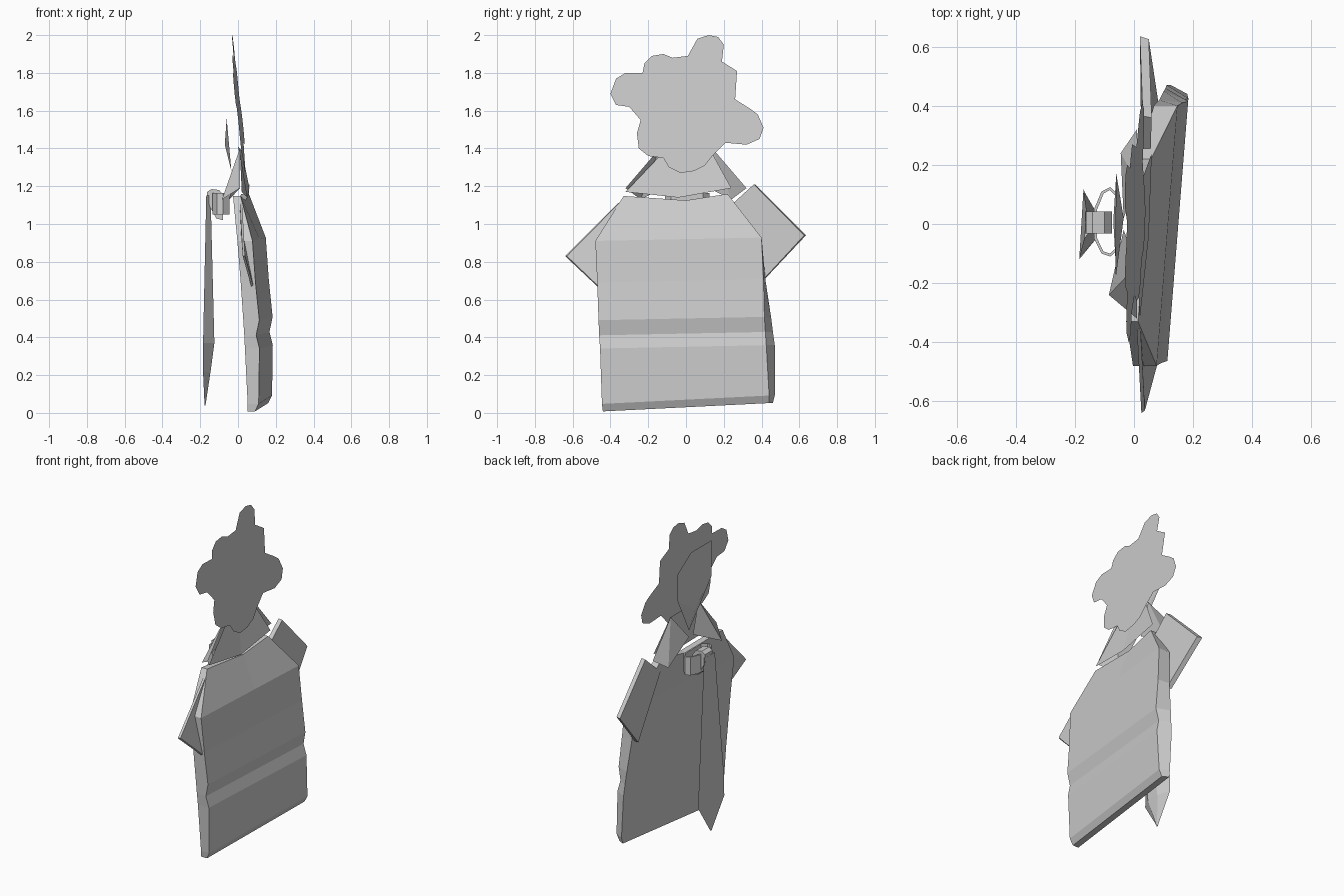
import bpy, bmesh
from mathutils import Vector


def build(name, verts, faces):
    me = bpy.data.meshes.new(name)
    me.from_pydata([tuple(v) for v in verts], [], faces)
    bm = bmesh.new()
    bm.from_mesh(me)
    bmesh.ops.recalc_face_normals(bm, faces=bm.faces)
    bmesh.ops.triangulate(bm, faces=[f for f in bm.faces if len(f.verts) > 4])
    bm.to_mesh(me)
    bm.free()
    ob = bpy.data.objects.new(name, me)
    bpy.context.collection.objects.link(ob)
    return ob


def loft(name, rings, close_ends=True):
    """Skin closed rings of equal length."""
    n = len(rings[0])
    verts = [v for r in rings for v in r]
    faces = [(k * n + i, k * n + (i + 1) % n, (k + 1) * n + (i + 1) % n, (k + 1) * n + i)
             for k in range(len(rings) - 1) for i in range(n)]
    if close_ends:
        faces += [tuple(range(n)), tuple(range(len(verts) - n, len(verts)))]
    return build(name, verts, faces)


# hair cutout: flat sheet leaning forward towards the top
hair = [(.12, 2), (.06, 1.98), (.01, 1.89), (-.07, 1.88), (-.12, 1.9), (-.18, 1.89), (-.22, 1.85),
        (-.23, 1.8), (-.32, 1.8), (-.37, 1.77), (-.40, 1.69), (-.37, 1.63), (-.3, 1.62), (-.24, 1.55),
        (-.26, 1.48), (-.25, 1.4), (-.2, 1.36), (-.12, 1.35), (-.09, 1.3), (-.03, 1.27), (.04, 1.28),
        (.1, 1.31), (.14, 1.36), (.21, 1.43), (.32, 1.42), (.39, 1.45), (.41, 1.51), (.38, 1.58),
        (.34, 1.61), (.26, 1.66), (.27, 1.81), (.19, 1.86), (.2, 1.95), (.17, 1.99)]
build("hair", [(-.035 + (2 - z) * .1 + .035 * y, y, z) for y, z in hair], [tuple(range(len(hair)))])

# face sheet with a folded jaw
face = [(-.062, -.17, 1.79), (-.062, .04, 1.79), (-.06, .17, 1.7), (-.06, .17, 1.53),
        (-.035, .02, 1.28), (-.06, -.17, 1.56), (-.07, .01, 1.42)]
build("face", face, [(0, 1, 2, 3, 6, 5), (3, 4, 6), (6, 4, 5)])

# body: shallow shell, slightly turned; rows of z, left y, right y, right y of front, front x, back x
rows = [(.03, -.44, .44, .46, .085, .125), (.07, -.445, .44, .47, .087, .145),
        (.35, -.455, .425, .47, .073, .15), (.42, -.46, .42, .46, .07, .133),
        (.5, -.463, .415, .45, .065, .15), (.7, -.47, .41, .42, .052, .13),
        (.92, -.48, .4, .4, .035, .115), (1.155, -.33, .22, .22, 0, .04)]
rings = []
for k, (z, yl, yr, yf, xf, xb) in enumerate(rows):
    lift = .05 if k < 2 else .02
    rings.append([(x + .08 * y, y, z + lift * y + (.03 if k == 7 and y == 0 else 0) * -1)
                  for x, y in ((xf, yl), (xf, 0), (xf, yf), (xb, yr), (xb, 0), (xb, yl))])
loft("body", rings)

# sleeves: thin folded flaps
def sleeve(name, outline, thick):
    back = [(x + thick, y * .985, z) for x, y, z in outline]
    loft(name, [outline, back])


sleeve("right_sleeve", [(.025, .22, 1.08), (.03, .365, 1.21), (.02, .635, .94), (.055, .4, .69)], .03)
sleeve("left_sleeve", [(.01, -.3, 1.04), (.01, -.36, 1.11), (.025, -.64, .83), (.07, -.47, .67)], .012)

# collar: bent back sheet
collar_back = [(.01, -.12, 1.38), (0, 0, 1.41), (.02, .13, 1.39),
               (.02, -.32, 1.17), (.05, -.04, 1.14), (.06, .24, 1.19)]
build("collar_back", collar_back, [(0, 1, 4, 3), (1, 2, 5, 4)])

# collar: pointed front flaps
for side, name in ((1, "collar_flap_right"), (-1, "collar_flap_left")):
    tip = -.045 if side > 0 else -.085
    build(name, [(.01, .14 * side, 1.4), (-.035, .02 * side, 1.24),
                 (tip, .24 * side, 1.13), (.01, .32 * side, 1.19)], [(0, 1, 2), (0, 2, 3)])

# tie blade: flat front, ridged back
tie_rows = [(1.15, .05, -.165, -.145), (.37, .115, -.178, -.125), (.22, .12, -.178, -.145)]
tie = [[(xf - .06 * w, -w, z), (xf + .06 * w, w, z), (xb, w * .3, z), (xb, -w * .4, z)]
       for z, w, xf, xb in tie_rows]
tie.append([(-.177, -.004, .04), (-.175, .004, .04), (-.172, .003, .04), (-.172, -.003, .04)])
loft("tie", tie)

# tie loop: hexagonal band behind the blade
loop = [(-.135, .05), (-.11, .11), (-.08, .125), (-.045, .09), (-.045, -.08),
        (-.08, -.11), (-.11, -.1), (-.135, -.05)]
band = loft("tie_loop", [[(x, y, z) for x, y in loop] for z in (1.05, 1.165)], False)
solid = band.modifiers.new("thickness", "SOLIDIFY")
solid.thickness = .01

# strap folding over the top of the loop
strap = [(-.165, 1.12), (-.163, 1.17), (-.14, 1.185), (-.1, 1.18), (-.075, 1.15), (-.08, 1.02), (-.115, 1.03)]
loft("tie_knot", [[(x, y, z) for x, z in strap] for y in (-.032, .042)])
